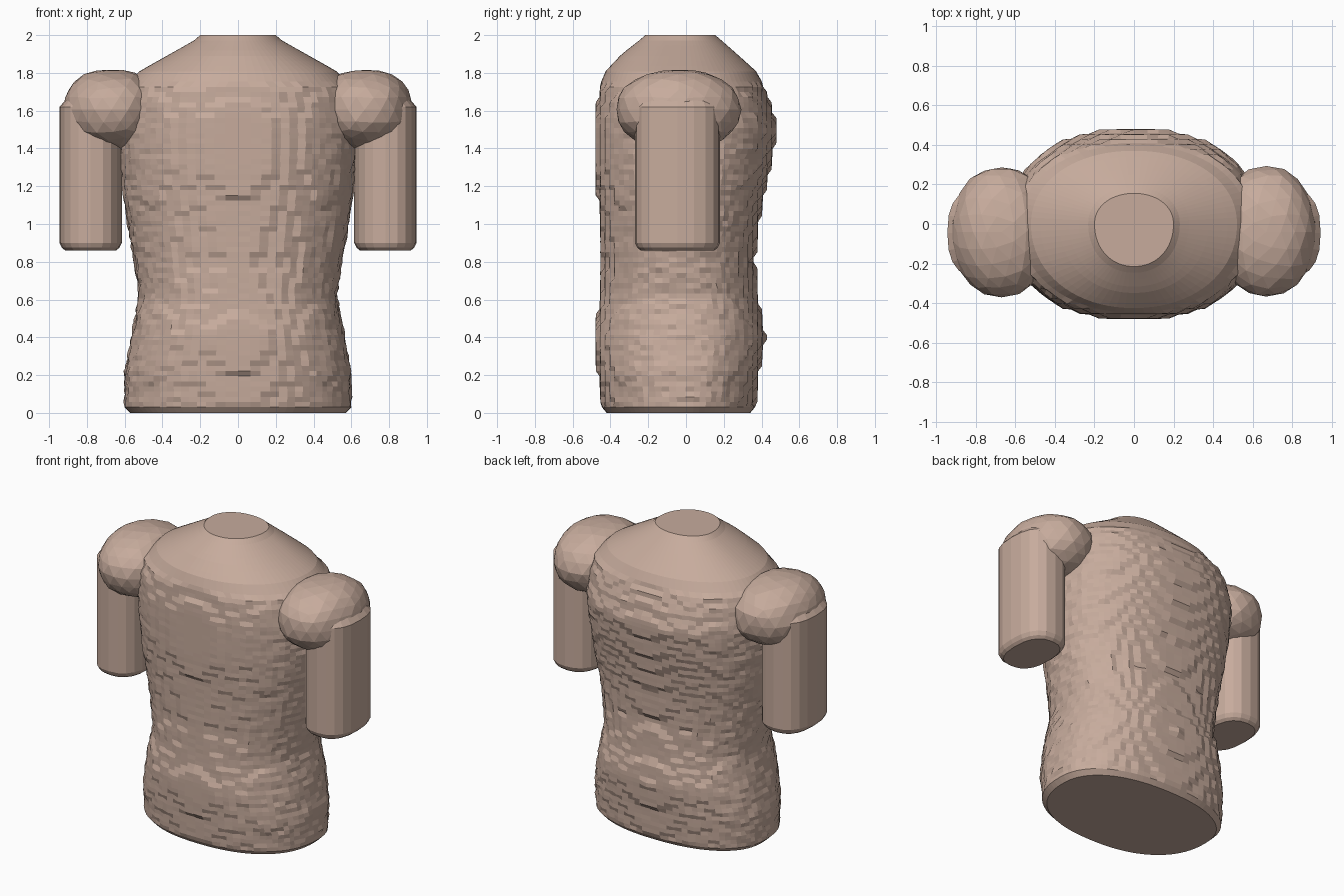
import bpy, bmesh, math, random

if "Cube" in bpy.data.objects:
    bpy.data.objects.remove(bpy.data.objects["Cube"])
random.seed(4)

mat = bpy.data.materials.new("clay skin")
mat.diffuse_color = (0.57, 0.41, 0.335, 1)
mat.use_nodes = True
mat.node_tree.nodes["Principled BSDF"].inputs["Base Color"].default_value = mat.diffuse_color


def power(t, e):
    return math.copysign(abs(t) ** e, t)


def finish(bm, name):
    bmesh.ops.recalc_face_normals(bm, faces=bm.faces)
    me = bpy.data.meshes.new(name)
    bm.to_mesh(me)
    bm.free()
    me.materials.append(mat)
    ob = bpy.data.objects.new(name, me)
    bpy.context.collection.objects.link(ob)
    return ob


def loft(name, rings):
    """Skin a stack of equal-length point rings and cap both ends."""
    bm = bmesh.new()
    rows = [[bm.verts.new(p) for p in ring] for ring in rings]
    n = len(rows[0])
    for a, b in zip(rows, rows[1:]):
        for i in range(n):
            j = (i + 1) % n
            bm.faces.new((a[i], a[j], b[j], b[i]))
    bm.faces.new(rows[0][::-1])
    bm.faces.new(rows[-1])
    return finish(bm, name)


def sample(profile, z):
    for p, q in zip(profile, profile[1:]):
        if z <= q[0]:
            t = (z - p[0]) / (q[0] - p[0])
            return [u + (v - u) * t for u, v in zip(p[1:], q[1:])]
    return profile[-1][1:]


# Torso: half width, front depth, back depth at each height
body = [(0, .57, .42, .34), (.03, .60, .445, .365), (.22, .60, .47, .39),
        (.40, .565, .485, .42), (.62, .525, .455, .38), (.80, .55, .445, .365),
        (1.0, .585, .455, .385), (1.18, .61, .472, .42), (1.33, .625, .485, .455),
        (1.5, .63, .487, .485), (1.63, .62, .475, .45), (1.74, .59, .455, .41),
        (1.81, .52, .425, .37), (1.9, .36, .34, .27), (1.97, .235, .25, .19),
        (2.0, .20, .215, .155)]
STEP, SIDES, ROWS = .025, 80, 72


def torso_ring(z):
    w, front, back = sample(body, z)
    e = 2 / (2.3 if z < 1.75 else 2.1)
    ring = []
    for i in range(SIDES):
        a = 2 * math.pi * i / SIDES
        c, s = math.cos(a), math.sin(a)
        x = w * power(c, e)
        y = (back if s > 0 else front) * power(s, e)
        if .04 < z < 1.75:
            # stepped contour terraces on front and back, rough sides
            level = .48 - round((.48 - abs(y)) / STEP) * STEP
            k = .75 * min(1, max(0, (abs(s) - .45) * 4))
            y = math.copysign(abs(y) * (1 - k) + level * k, y)
            x += random.uniform(-.007, .007) * abs(c)
            y += random.uniform(-.004, .004) * (1 - k)
        ring.append((x, max(-.48, min(.48, y)), z))
    return ring


heights = [0, .012, .03] + [.03 + 1.97 * i / ROWS for i in range(1, ROWS + 1)]
loft("torso", [torso_ring(z) for z in heights])

# Arm stumps: height, centre x, half width, half depth
arm = [(.86, .78, .135, .195), (.875, .78, .153, .213), (.90, .78, .165, .225),
       (1.62, .78, .165, .225), (1.70, .745, .13, .19), (1.78, .71, .07, .11)]

for side, label in ((1, "right"), (-1, "left")):
    rings = []
    for z, cx, rx, ry in arm:
        rings.append([(side * (cx + rx * power(math.cos(a), .8)),
                       -.045 + ry * power(math.sin(a), .8), z)
                      for a in (2 * math.pi * i / 20 for i in range(20))])
    loft(label + "_arm", rings)

    # Rounded shoulder caps
    bm = bmesh.new()
    bmesh.ops.create_icosphere(bm, subdivisions=3, radius=1)
    for v in bm.verts:
        x, y, z = v.co
        r = 1 + random.uniform(-.015, .015)
        v.co = (side * (.67 + .255 * power(x, .9) * r),
                -.04 + .33 * y * r, min(1.815, 1.605 + .215 * power(z, .9) * r))
    finish(bm, label + "_shoulder")
